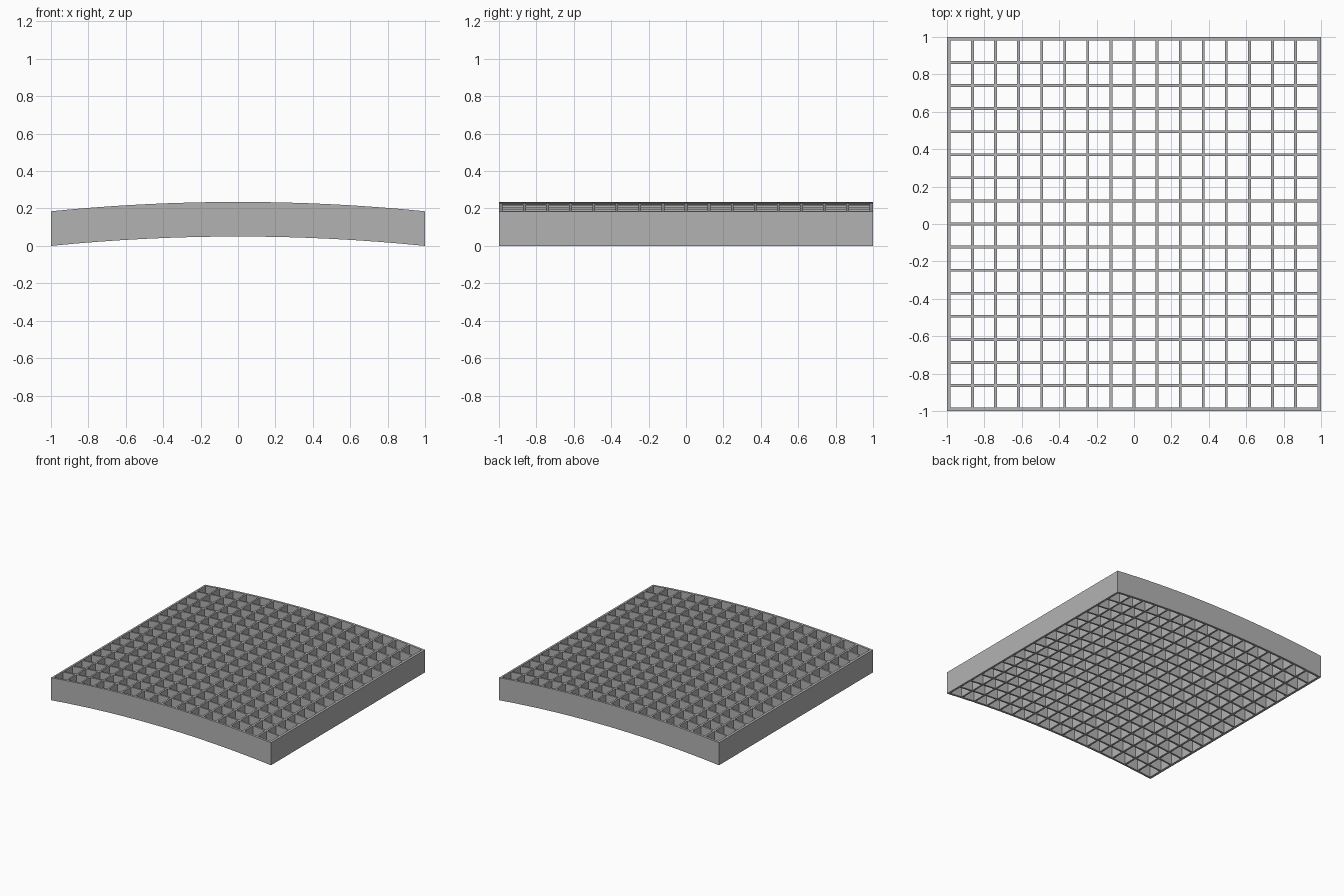
import bpy, bmesh

cube = bpy.data.objects.get("Cube")
if cube:
    bpy.data.objects.remove(cube)

CELLS = 16        # openings along each side
PITCH = 0.1234    # distance between rib centres
RIB = 0.0145      # inner rib thickness
FRAME = 0.018     # outer wall thickness
DEPTH = 0.185     # vertical depth of the panel
RISE = 0.05       # height of the arch in the middle

# Rib edges along one side: wall, opening, rib, opening, ... wall
lines = [-1, -1 + FRAME]
for i in range(1, CELLS):
    centre = (i - CELLS / 2) * PITCH
    lines += [centre - RIB / 2, centre + RIB / 2]
lines += [1 - FRAME, 1]


def arch(x):
    """Height of the underside, on a shallow circular arc."""
    radius = (1 + RISE ** 2) / (2 * RISE)
    return (radius ** 2 - x ** 2) ** 0.5 - radius + RISE


# Lattice underside: keep every square that is not an opening
bm = bmesh.new()
verts = [[bm.verts.new((x, y, arch(x))) for y in lines] for x in lines]
for i in range(len(lines) - 1):
    for j in range(len(lines) - 1):
        if i % 2 and j % 2:
            continue
        bm.faces.new((verts[i][j], verts[i + 1][j],
                      verts[i + 1][j + 1], verts[i][j + 1]))

# Raise the lattice into a solid panel
top = bmesh.ops.extrude_face_region(bm, geom=bm.faces[:], use_keep_orig=True)
raised = [g for g in top["geom"] if isinstance(g, bmesh.types.BMVert)]
bmesh.ops.translate(bm, verts=raised, vec=(0, 0, DEPTH))
bmesh.ops.recalc_face_normals(bm, faces=bm.faces[:])

mesh = bpy.data.meshes.new("arched_grating")
bm.to_mesh(mesh)
bm.free()
grating = bpy.data.objects.new("arched_grating", mesh)
bpy.context.collection.objects.link(grating)

# Plain grey
grey = bpy.data.materials.new("plain_grey")
grey.use_nodes = True
colour = (0.45, 0.45, 0.45, 1)
grey.diffuse_color = colour
grey.node_tree.nodes["Principled BSDF"].inputs["Base Color"].default_value = colour
mesh.materials.append(grey)
